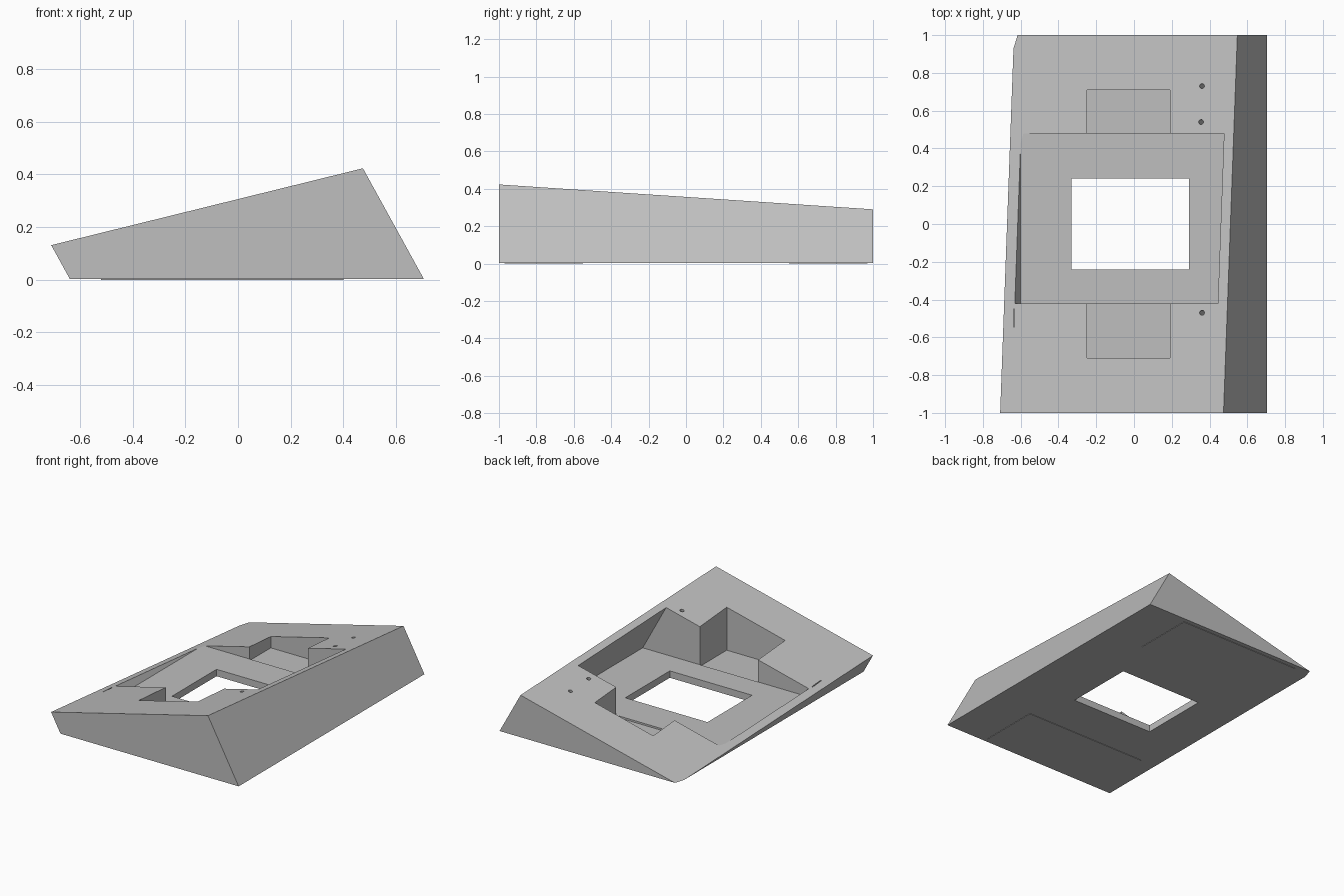
import bpy, bmesh, math
from mathutils import Vector

if "Cube" in bpy.data.objects:
    bpy.data.objects.remove(bpy.data.objects["Cube"])

grey = bpy.data.materials.new("light grey")
grey.diffuse_color = (0.52, 0.52, 0.52, 1)
grey.use_nodes = True
grey.node_tree.nodes["Principled BSDF"].inputs["Base Color"].default_value = grey.diffuse_color

LEAN = 0.548            # sideways lean of the left and right walls per unit height
BASE, FLOOR = 0.003, 0.05


def prism(name, profile, y0, y1):
    """Extrude an (x, z) profile along y."""
    bm = bmesh.new()
    face = bm.faces.new([bm.verts.new((x, y0, z)) for x, z in profile])
    new = bmesh.ops.extrude_face_region(bm, geom=[face])["geom"]
    bmesh.ops.translate(bm, vec=(0, y1 - y0, 0),
                        verts=[v for v in new if isinstance(v, bmesh.types.BMVert)])
    bmesh.ops.recalc_face_normals(bm, faces=bm.faces)
    me = bpy.data.meshes.new(name)
    bm.to_mesh(me)
    bm.free()
    me.materials.append(grey)
    ob = bpy.data.objects.new(name, me)
    bpy.context.collection.objects.link(ob)
    return ob


def box(name, x0, x1, y0, y1, z0, z1):
    return prism(name, [(x0, z0), (x1, z0), (x1, z1), (x0, z1)], y0, y1)


def cut(target, cutter):
    mod = target.modifiers.new(cutter.name, "BOOLEAN")
    mod.operation, mod.solver, mod.object = "DIFFERENCE", "EXACT", cutter
    cutter.hide_render = True
    cutter.hide_viewport = True


def top_z(x, y):
    """Height of the sloping top."""
    return 0.423 + 0.2465 * (x - 0.475) - 0.0755 * (y + 1)


# wedge body: leaning sides, trimmed by the sloping top plane
H = 0.6
body = prism("wedge_body", [(-0.638, BASE), (0.705, BASE),
                            (0.705 - LEAN * H, H), (-0.638 - LEAN * H, H)], -1, 1)
normal = Vector((-0.2465, 0.0755, 1)).normalized()
bm = bmesh.new()
bm.from_mesh(body.data)
bmesh.ops.bisect_plane(bm, geom=bm.verts[:] + bm.edges[:] + bm.faces[:],
                       plane_co=(0, 0, top_z(0, 0)), plane_no=normal, clear_outer=True)
bmesh.ops.holes_fill(bm, edges=[e for e in bm.edges if e.is_boundary])
bmesh.ops.recalc_face_normals(bm, faces=bm.faces)
bm.to_mesh(body.data)
bm.free()

# main pocket with walls parallel to the outer sides
rise = 0.55
cut(body, prism("main_pocket_cutter", [(-0.6, FLOOR), (0.62, FLOOR),
                                       (0.62 - LEAN * rise, FLOOR + rise),
                                       (-0.6 - LEAN * rise, FLOOR + rise)], -0.42, 0.48))

# front and back arms of the pocket, slightly deeper
cut(body, box("front_arm_cutter", -0.25, 0.19, -0.71, -0.42, 0.038, 0.7))
cut(body, box("back_arm_cutter", -0.25, 0.19, 0.48, 0.71, 0.038, 0.7))

# rectangular opening through the floor
cut(body, box("opening_cutter", -0.33, 0.29, -0.24, 0.24, -0.1, 0.7))

# thin slot by the left edge
cut(body, box("slot_cutter", -0.638, -0.632, -0.545, -0.45, 0.06, 0.3))

# small screw holes square to the top
for i, (x, y) in enumerate([(0.36, 0.73), (0.355, 0.54), (0.36, -0.47)]):
    bpy.ops.mesh.primitive_cylinder_add(vertices=16, radius=0.013, depth=0.2,
                                        location=(x, y, top_z(x, y)))
    hole = bpy.context.object
    hole.name = f"screw_hole_cutter_{i + 1}"
    hole.rotation_euler = normal.to_track_quat("Z", "Y").to_euler()
    cut(body, hole)

# thin pads under the base
for name, y0, y1 in [("front_pad", -0.97, -0.55), ("back_pad", 0.55, 0.97)]:
    box(name, -0.52, 0.4, y0, y1, 0, BASE + 0.001)
